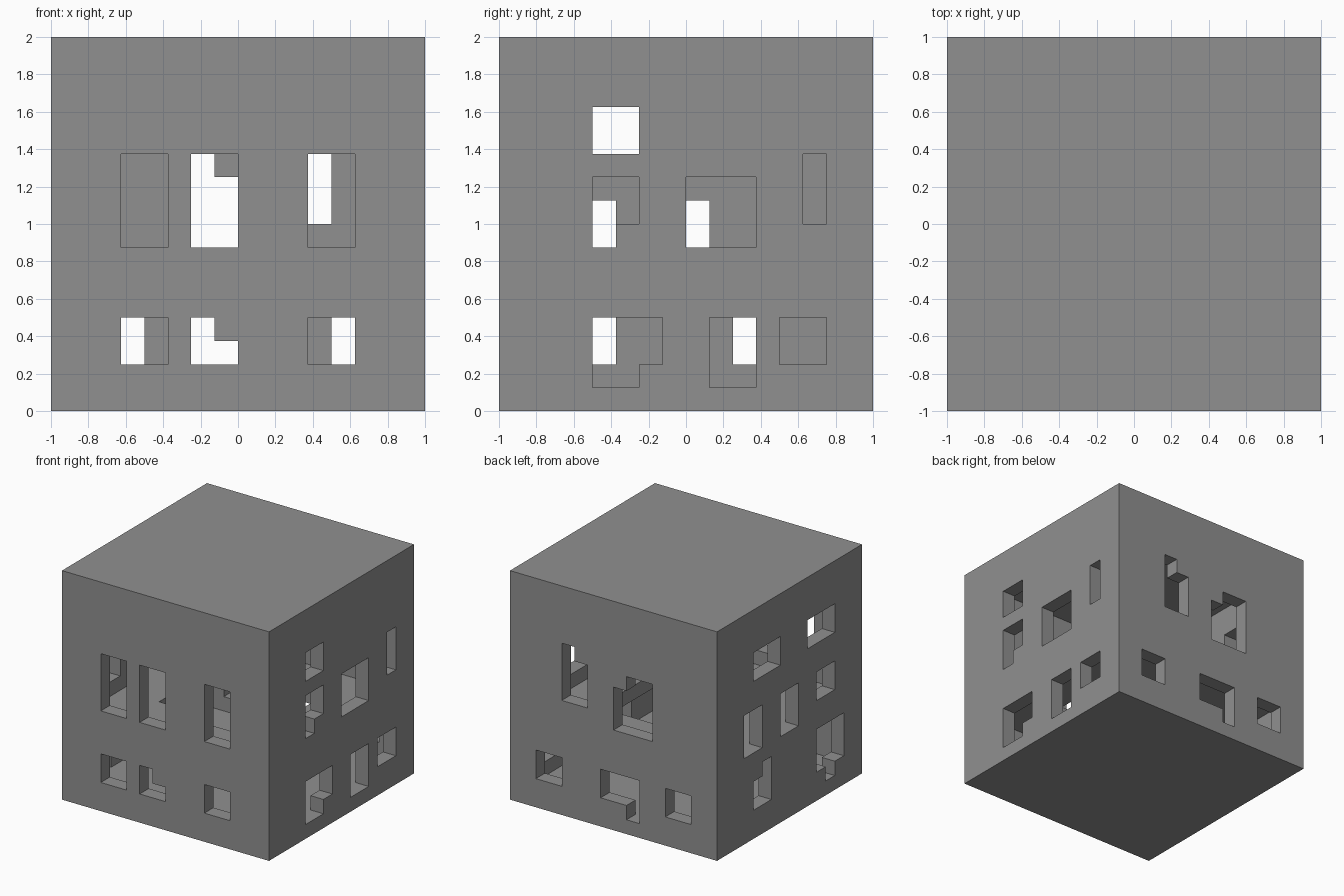
import bpy
import bmesh
from itertools import product

old = bpy.data.objects.get("Cube")
if old:
    bpy.data.objects.remove(old, do_unlink=True)

STEP = 0.125  # module size, also the wall thickness
N = 16        # modules along each side

grey = bpy.data.materials.new("plain_grey")
grey.use_nodes = True
grey.diffuse_color = (0.28, 0.28, 0.28, 1)
grey.node_tree.nodes["Principled BSDF"].inputs["Base Color"].default_value = grey.diffuse_color

# Openings per wall: (side from, side to, bottom, top)
FRONT = [(-.625, -.375, .875, 1.375), (-.25, 0, .875, 1.375), (.375, .625, .875, 1.375),
         (-.625, -.375, .25, .5), (-.25, 0, .25, .375), (-.25, -.125, .375, .5),
         (.375, .625, .25, .5)]
BACK = [(.25, .5, 1, 1.375), (.375, .5, 1.375, 1.5),
        (-.375, 0, .875, 1.25), (-.375, -.125, 1.25, 1.375),
        (.5, .75, .25, .5), (-.25, .125, .25, .5), (-.25, -.125, .125, .25),
        (-.75, -.5, .25, .5)]
LEFT = [(-.5, -.25, 1.375, 1.625), (-.5, -.25, 1, 1.25), (-.5, -.375, .875, 1),
        (0, .375, .875, 1.25), (.625, .75, 1, 1.375),
        (-.5, -.125, .25, .5), (-.5, -.25, .125, .25),
        (.125, .375, .125, .5), (.5, .75, .25, .5)]
RIGHT = [(-.625, -.25, 1.375, 1.625), (.125, .5, 1.375, 1.625),
         (.375, .625, .75, 1.125), (-.125, .125, .75, 1.125), (-.625, -.375, .875, 1.125),
         (.25, .5, .25, .5), (.25, .375, .5, .625),
         (-.75, -.375, .25, .625), (-.625, -.5, .125, .25)]
# Stairwell in the middle floor: (x from, x to, y from, y to)
WELL = [(-.5, .5, -.375, .5), (0, .5, -.5, -.375)]


def inside(rects, a, b):
    return any(r[0] < a < r[1] and r[2] < b < r[3] for r in rects)


def centre(cell):
    i, j, k = cell
    return (i + .5) * STEP - 1, (j + .5) * STEP - 1, (k + .5) * STEP


def is_shell(cell):
    x, y, z = centre(cell)
    i, j, k = cell
    last = N - 1
    if k in (0, last):
        return True
    if j == 0:
        return not inside(FRONT, x, z)
    if j == last:
        return not inside(BACK, x, z)
    if i == last:
        return not inside(LEFT, y, z)
    if i == 0:
        return not inside(RIGHT, y, z)
    return False


def is_middle_floor(cell):
    x, y, z = centre(cell)
    return (.625 < z < .75 and max(abs(x), abs(y)) < 1 - STEP
            and not inside(WELL, x, y))


def build(name, rule):
    """Make one closed surface around all modules that satisfy the rule."""
    solid = {c for c in product(range(N), repeat=3) if rule(c)}
    bm = bmesh.new()
    corners = {}

    def vert(p):
        if p not in corners:
            corners[p] = bm.verts.new((p[0] * STEP - 1, p[1] * STEP - 1, p[2] * STEP))
        return corners[p]

    for cell in solid:
        for axis, side in product(range(3), (0, 1)):
            other = list(cell)
            other[axis] += 2 * side - 1
            if tuple(other) in solid:
                continue
            u, v = (axis + 1) % 3, (axis + 2) % 3
            loop = []
            for du, dv in ((0, 0), (1, 0), (1, 1), (0, 1)):
                p = list(cell)
                p[axis] += side
                p[u] += du
                p[v] += dv
                loop.append(vert(tuple(p)))
            bm.faces.new(loop if side else loop[::-1])
    mesh = bpy.data.meshes.new(name)
    bm.to_mesh(mesh)
    bm.free()
    mesh.materials.append(grey)
    obj = bpy.data.objects.new(name, mesh)
    bpy.context.collection.objects.link(obj)
    return obj


# Outer box with its window openings, and the floor halfway up
build("house_shell", is_shell)
build("middle_floor", is_middle_floor)
